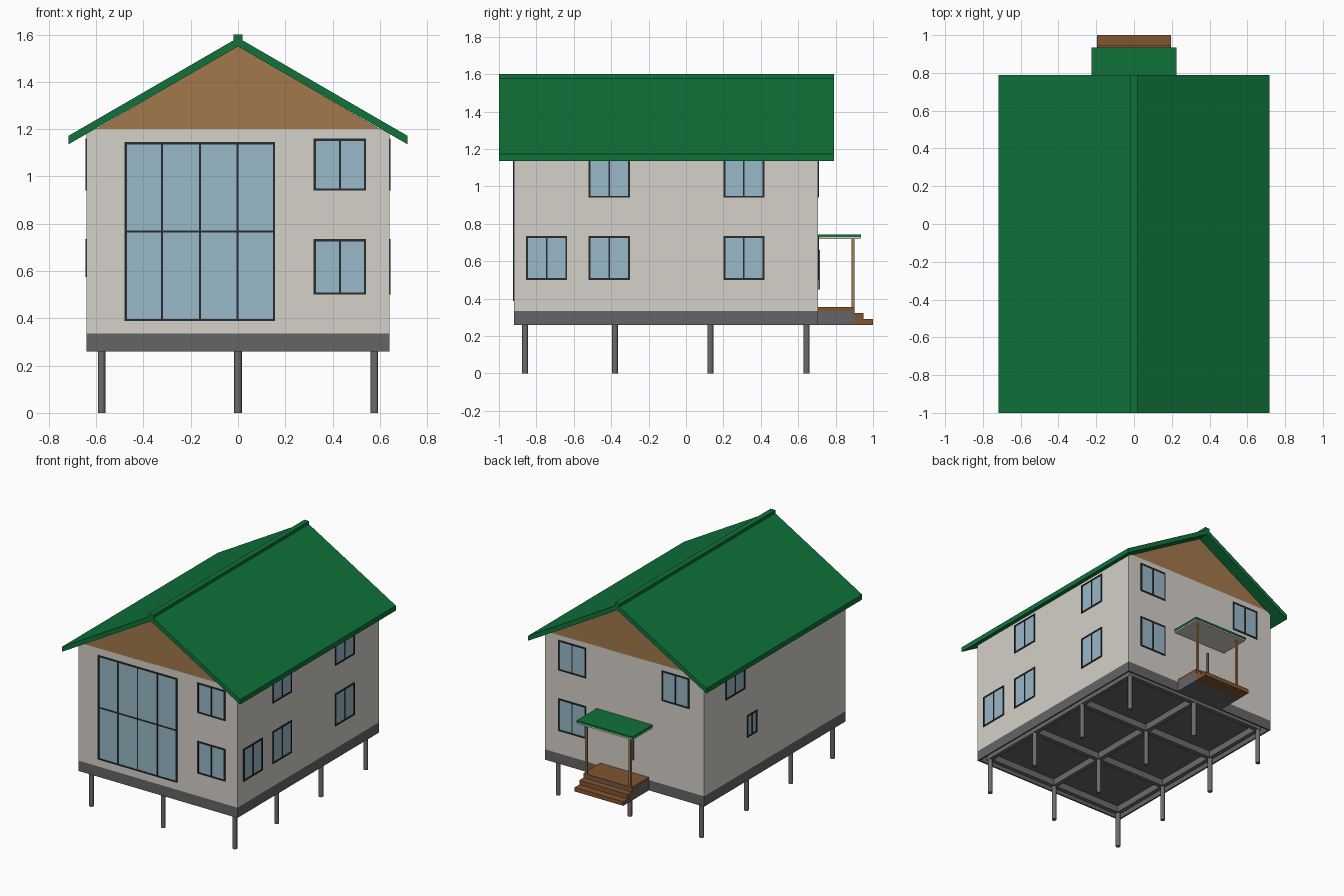
import bpy, bmesh
from mathutils import Matrix, Vector

if "Cube" in bpy.data.objects:
    bpy.data.objects.remove(bpy.data.objects["Cube"])


def material(name, r, g, b):
    m = bpy.data.materials.new(name)
    m.diffuse_color = (r, g, b, 1)
    m.use_nodes = True
    m.node_tree.nodes["Principled BSDF"].inputs["Base Color"].default_value = m.diffuse_color
    return m


WALL = material("plaster", 0.66, 0.63, 0.58)
GREEN = material("green_metal", 0.005, 0.17, 0.042)
WOOD = material("wood", 0.36, 0.19, 0.07)
DECK = material("dark_wood", 0.22, 0.09, 0.03)
GLASS = material("glass", 0.32, 0.48, 0.58)
FRAME = material("frame", 0.022, 0.025, 0.028)
CONCRETE = material("concrete", 0.13, 0.13, 0.135)
STEEL = material("steel", 0.15, 0.15, 0.155)


def finish(name, bm, mat):
    bmesh.ops.recalc_face_normals(bm, faces=bm.faces)
    me = bpy.data.meshes.new(name)
    bm.to_mesh(me)
    bm.free()
    me.materials.append(mat)
    ob = bpy.data.objects.new(name, me)
    bpy.context.collection.objects.link(ob)
    return ob


def add_box(bm, x0, x1, y0, y1, z0, z1):
    mid = Vector((x0 + x1, y0 + y1, z0 + z1)) / 2
    size = Matrix.Diagonal((x1 - x0, y1 - y0, z1 - z0, 1))
    bmesh.ops.create_cube(bm, size=1, matrix=Matrix.Translation(mid) @ size)


def boxes(name, mat, *dims):
    bm = bmesh.new()
    for d in dims:
        add_box(bm, *d)
    return finish(name, bm, mat)


def prism(name, mat, profile, y0, y1):
    bm = bmesh.new()
    face = bm.faces.new([bm.verts.new((x, y0, z)) for x, z in profile])
    ext = bmesh.ops.extrude_face_region(bm, geom=[face])["geom"]
    bmesh.ops.translate(bm, vec=(0, y1 - y0, 0),
                        verts=[v for v in ext if isinstance(v, bmesh.types.BMVert)])
    return finish(name, bm, mat)


W, FRONT, BACK = 0.64, -0.92, 0.705


def window(name, side, a0, a1, z0, z1, cols=2, rows=1):
    """Frame bars and glass on one wall; a is x or y along that wall."""
    def place(p0, p1, q0, q1, depth):
        if side == "front":
            return (p0, p1, FRONT - depth, FRONT + 0.01, q0, q1)
        if side == "back":
            return (p0, p1, BACK - 0.01, BACK + depth, q0, q1)
        if side == "right":
            return (W - 0.01, W + depth, p0, p1, q0, q1)
        return (-W - depth, -W + 0.01, p0, p1, q0, q1)
    t, d = 0.01, 0.006
    bars = [place(a0, a0 + t, z0, z1, d), place(a1 - t, a1, z0, z1, d),
            place(a0, a1, z0, z0 + t, d), place(a0, a1, z1 - t, z1, d)]
    for i in range(1, cols):
        c = a0 + (a1 - a0) * i / cols
        bars.append(place(c - 0.004, c + 0.004, z0, z1, d))
    for i in range(1, rows):
        c = z0 + (z1 - z0) * i / rows
        bars.append(place(a0, a1, c - 0.004, c + 0.004, d))
    boxes(name + "_frame", FRAME, *bars)
    boxes(name + "_glass", GLASS, place(a0 + t / 2, a1 - t / 2, z0 + t / 2, z1 - t / 2, 0.002))


# Body and gable
boxes("walls", WALL, (-W, W, FRONT, BACK, 0.335, 1.2))
prism("gable", WOOD, [(-0.61, 1.195), (0.61, 1.195), (0, 1.553)], FRONT, BACK)

# Roof and ridge cap
prism("roof", GREEN, [(0, 1.587), (0.717, 1.172), (0.717, 1.136), (0, 1.55),
                      (-0.717, 1.136), (-0.717, 1.172)], -1, 0.79)
boxes("ridge_cap", GREEN, (-0.019, 0.019, -1, 0.79, 1.578, 1.6))

# Hollow plinth skirt with floor
s = 0.012
boxes("plinth", CONCRETE,
      (-W, W, FRONT, FRONT + s, 0.26, 0.335), (-W, W, BACK - s, BACK, 0.26, 0.335),
      (-W, -W + s, FRONT, BACK, 0.26, 0.335), (W - s, W, FRONT, BACK, 0.26, 0.335),
      (-W, W, FRONT, BACK, 0.31, 0.335))

# Piles and floor beams
PX, PY = (-0.577, 0, 0.577), (-0.86, -0.38, 0.13, 0.645)
bm = bmesh.new()
for x in PX:
    for y in PY:
        bmesh.ops.create_cone(bm, cap_ends=True, segments=16, radius1=0.016, radius2=0.016,
                              depth=0.3, matrix=Matrix.Translation((x, y, 0.15)))
piles = finish("piles", bm, STEEL)
bpy.context.view_layer.objects.active = piles
piles.select_set(True)
bpy.ops.object.shade_smooth_by_angle()
b = 0.016
boxes("floor_beams", STEEL,
      *[(x - b, x + b, PY[0] - b, PY[-1] + b, 0.262, 0.312) for x in PX],
      *[(PX[0] - b, PX[-1] + b, y - b, y + b, 0.262, 0.312) for y in PY])

# Windows
LOW, HIGH = (0.5, 0.735), (0.94, 1.16)
window("large_window", "front", -0.48, 0.157, 0.388, 1.145, 4, 2)
for label, z in (("lower", LOW), ("upper", HIGH)):
    window("front_window_" + label, "front", 0.32, 0.542, *z)
    window("back_window_" + label, "back", 0.31, 0.532, *z)
    for i, y in enumerate((-0.52, 0.2)):
        window(f"right_window_{label}_{i}", "right", y, y + 0.22, *z)
window("right_window_corner", "right", -0.855, -0.635, *LOW)
window("back_window_left", "back", -0.52, -0.3, *HIGH)
window("left_window_upper", "left", 0.24, 0.46, *HIGH)
window("left_window_small", "left", 0.1, 0.215, 0.575, 0.735)

# Porch: base, deck, steps, posts, canopy and door handle
boxes("porch_base", CONCRETE, (-0.195, 0.195, BACK, 0.9, 0.26, 0.335))
boxes("porch_deck", DECK, (-0.195, 0.195, BACK, 0.9, 0.335, 0.355))
boxes("porch_steps", DECK, (-0.195, 0.195, 0.9, 0.948, 0.29, 0.322),
      (-0.195, 0.195, 0.9, 1.0, 0.26, 0.29))
boxes("porch_posts", WOOD, *[(x - 0.008, x + 0.008, 0.884, 0.9, 0.355, 0.722)
                             for x in (-0.176, 0.176)])
boxes("canopy_ceiling", WALL, (-0.222, 0.222, BACK, 0.932, 0.718, 0.729))
boxes("canopy_roof", GREEN, (-0.225, 0.225, BACK, 0.935, 0.729, 0.744))
boxes("door_handle", STEEL, (-0.075, -0.065, BACK, 0.717, 0.45, 0.66))
